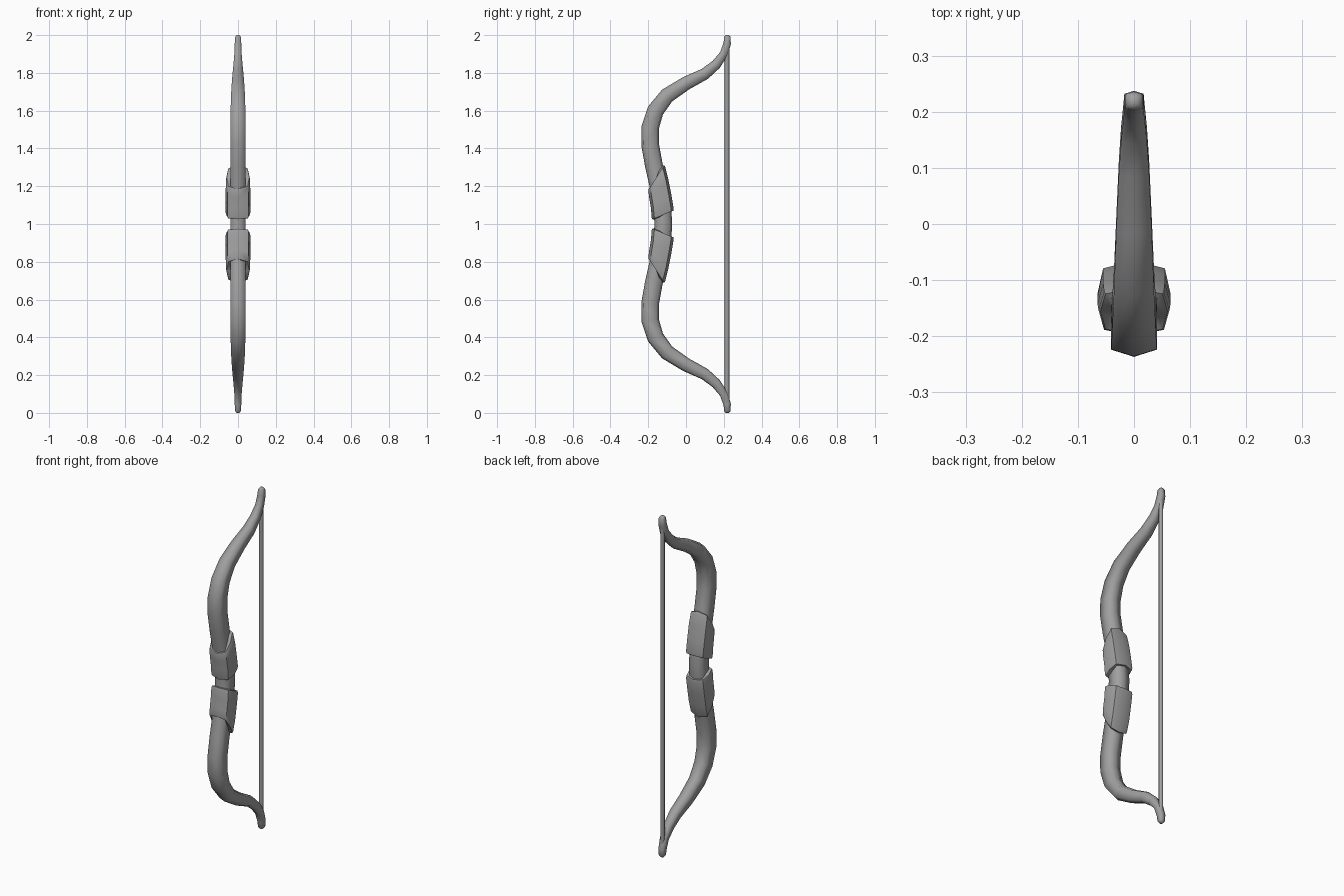
import bpy, bmesh, math
from mathutils import Vector

cube = bpy.data.objects.get("Cube")
if cube:
    bpy.data.objects.remove(cube, do_unlink=True)

grey = bpy.data.materials.new("plain grey")
grey.use_nodes = True
grey.diffuse_color = (0.35, 0.35, 0.35, 1)
grey.node_tree.nodes["Principled BSDF"].inputs["Base Color"].default_value = grey.diffuse_color

# Limb centre line above the grip: y, height over the middle, section scale
PATH = [(-0.12, 0, 1), (-0.125, 0.08, 1), (-0.145, 0.2, 1), (-0.17, 0.31, 1),
        (-0.19, 0.42, 1), (-0.19, 0.51, 0.99), (-0.162, 0.60, 0.95),
        (-0.1, 0.68, 0.87), (0.0, 0.745, 0.77), (0.1, 0.795, 0.66),
        (0.16, 0.845, 0.56), (0.2, 0.9, 0.46), (0.218, 0.955, 0.42),
        (0.219, 0.99, 0.36), (0.219, 1.0, 0.2)]
LIMB = [(0, -0.047), (0.041, -0.034), (0.041, 0.034),
        (0, 0.047), (-0.041, 0.034), (-0.041, -0.034)]
SLEEVE = [(0, -0.06), (0.055, -0.046), (0.065, 0), (0.055, 0.046),
          (0, 0.06), (-0.055, 0.046), (-0.065, 0), (-0.055, -0.046)]


def centre_y(z):
    for (y0, z0, _), (y1, z1, _) in zip(PATH, PATH[1:]):
        if z <= z1:
            return y0 + (y1 - y0) * (z - z0) / (z1 - z0)
    return PATH[-1][0]


def skin(name, rings, cap_end, angle):
    """Bridge successive rings and mirror the part to the lower half."""
    bm = bmesh.new()
    loops = [[bm.verts.new(p) for p in ring] for ring in rings]
    n = len(loops[0])
    for a, b in zip(loops, loops[1:]):
        for i in range(n):
            j = (i + 1) % n
            bm.faces.new((a[i], a[j], b[j], b[i]))
    if cap_end:
        bm.faces.new(loops[-1])
    bmesh.ops.recalc_face_normals(bm, faces=bm.faces)
    mesh = bpy.data.meshes.new(name)
    bm.to_mesh(mesh)
    bm.free()
    mesh.materials.append(grey)
    obj = bpy.data.objects.new(name, mesh)
    bpy.context.collection.objects.link(obj)
    obj.location.z = 1
    mirror = obj.modifiers.new("lower half", 'MIRROR')
    mirror.use_axis = (False, False, True)
    bpy.ops.object.select_all(action='DESELECT')
    obj.select_set(True)
    bpy.context.view_layer.objects.active = obj
    bpy.ops.object.shade_smooth_by_angle(angle=math.radians(angle))
    return obj


# Recurved limbs: rings set square to the centre line
rings = []
for i, (y, z, s) in enumerate(PATH):
    a, b = PATH[max(i - 1, 0)], PATH[min(i + 1, len(PATH) - 1)]
    t = Vector((0, b[0] - a[0], b[1] - a[1])).normalized()
    if i == 0:
        t = Vector((0, 0, 1))
    rings.append([Vector((u * s, y + v * s * t.z, z - v * s * t.y)) for u, v in LIMB])
skin("bow_limbs", rings, True, 75)


# Grip sleeves: slanted ends that follow the limb, with turned-in rims
def sleeve_ring(f, scale):
    ring = []
    for u, v in SLEEVE:
        k = (v + 0.06) / 0.12
        low, high = 0.025 + 0.045 * k, 0.185 + 0.125 * k
        z = low + (high - low) * f
        ring.append(Vector((u * scale, centre_y(z) + v * scale, z)))
    return ring


skin("grip_sleeves", [sleeve_ring(f, s) for f, s in
     [(0, 0.6), (0, 0.95), (0.06, 1), (0.35, 1), (0.7, 1), (0.96, 0.97), (1, 0.92), (1, 0.6)]],
     False, 50)

# String between the two tips
R = 0.012
skin("bow_string", [[Vector((R * math.cos(i * math.tau / 8), 0.217 + R * math.sin(i * math.tau / 8), z))
                     for i in range(8)] for z in (0, 0.93)], True, 50)
